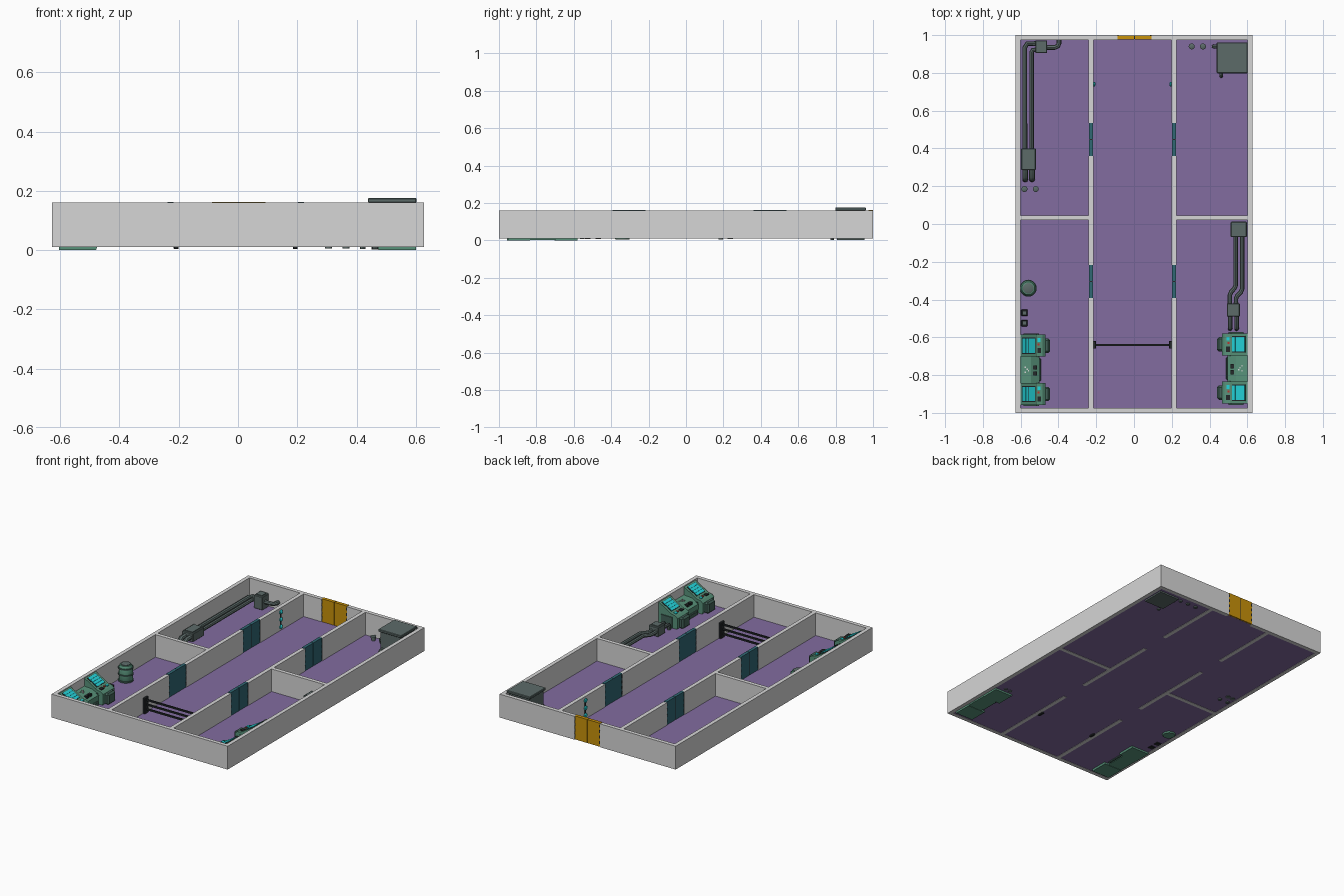
import bpy, bmesh, math
from mathutils import Vector

if "Cube" in bpy.data.objects:
    bpy.data.objects.remove(bpy.data.objects["Cube"])


def material(name, rgb):
    m = bpy.data.materials.new(name)
    m.diffuse_color = [((c / 255 + 0.055) / 1.055) ** 2.4 if c > 10 else c / 255 / 12.92 for c in rgb] + [1]
    m.use_nodes = True
    m.node_tree.nodes["Principled BSDF"].inputs["Base Color"].default_value = m.diffuse_color
    return m


WALL = material("wall grey", (214, 214, 214))
FLOOR = material("floor purple", (130, 108, 160))
TEAL = material("door teal", (48, 104, 116))
GOLD = material("door gold", (200, 146, 10))
GREEN = material("console green", (88, 146, 122))
DARKGREEN = material("trim dark green", (66, 98, 88))
GREY = material("pipe grey", (92, 107, 105))
CYAN = material("light cyan", (36, 214, 220))
BLACK = material("black metal", (36, 40, 42))
RED = material("button red", (190, 50, 45))


def mesh_object(name, bm, mat):
    bmesh.ops.recalc_face_normals(bm, faces=bm.faces)
    me = bpy.data.meshes.new(name)
    bm.to_mesh(me)
    bm.free()
    me.materials.append(mat)
    ob = bpy.data.objects.new(name, me)
    bpy.context.collection.objects.link(ob)
    return ob


def box(name, x0, x1, y0, y1, z0, z1, mat, bevel=0):
    bm = bmesh.new()
    bmesh.ops.create_cube(bm, size=1)
    for v in bm.verts:
        v.co = ((x0 + x1) / 2 + v.co.x * (x1 - x0), (y0 + y1) / 2 + v.co.y * (y1 - y0),
                (z0 + z1) / 2 + v.co.z * (z1 - z0))
    if bevel:
        bmesh.ops.bevel(bm, geom=bm.edges[:], offset=bevel, segments=1, affect='EDGES')
    return mesh_object(name, bm, mat)


def prism(name, profile, y0, y1, mat):
    """Extrude an x-z profile along y."""
    bm = bmesh.new()
    face = bm.faces.new([bm.verts.new((x, y0, z)) for x, z in profile])
    new = bmesh.ops.extrude_face_region(bm, geom=[face])["geom"]
    bmesh.ops.translate(bm, vec=(0, y1 - y0, 0), verts=[v for v in new if isinstance(v, bmesh.types.BMVert)])
    return mesh_object(name, bm, mat)


def smooth(ob):
    bpy.ops.object.select_all(action='DESELECT')
    ob.select_set(True)
    bpy.context.view_layer.objects.active = ob
    bpy.ops.object.shade_smooth_by_angle(angle=math.radians(40))


def lathe(name, x, y, profile, mat, n=20):
    """Spin an (r, z) profile that starts and ends off the axis."""
    bm = bmesh.new()
    rings = [[bm.verts.new((x + r * math.cos(2 * math.pi * i / n), y + r * math.sin(2 * math.pi * i / n), z))
              for i in range(n)] for r, z in profile]
    for a, b in zip(rings, rings[1:]):
        for i in range(n):
            bm.faces.new((a[i], a[(i + 1) % n], b[(i + 1) % n], b[i]))
    bm.faces.new(rings[0])
    bm.faces.new(rings[-1])
    ob = mesh_object(name, bm, mat)
    smooth(ob)
    return ob


def tube(name, pts, r, mat):
    cu = bpy.data.curves.new(name, 'CURVE')
    cu.dimensions = '3D'
    cu.bevel_depth, cu.bevel_resolution, cu.use_fill_caps = r, 2, True
    sp = cu.splines.new('POLY')
    sp.points.add(len(pts) - 1)
    for p, co in zip(sp.points, pts):
        p.co = (*co, 1)
    cu.materials.append(mat)
    ob = bpy.data.objects.new(name, cu)
    bpy.context.collection.objects.link(ob)
    bpy.ops.object.select_all(action='DESELECT')
    ob.select_set(True)
    bpy.context.view_layer.objects.active = ob
    bpy.ops.object.convert(target='MESH')
    smooth(bpy.context.object)


# Floor and outer walls
W, T, Z0, Z1 = 0.627, 0.025, 0.01, 0.16
box("floor", -W + 0.01, W - 0.01, -0.99, 0.99, 0.0115, 0.015, FLOOR)
box("front_wall", -W, W, -1, -1 + T, Z0, Z1, WALL)
for s, n in ((-1, "left"), (1, "right")):
    box(n + "_outer_wall", min(s * W, s * (W - T)), max(s * W, s * (W - T)), -1 + T, 1 - T, Z0, Z1, WALL)
box("back_wall_left", -W, -0.088, 1 - T, 1, Z0, Z1, WALL)
box("back_wall_right", 0.092, W, 1 - T, 1, Z0, Z1, WALL)


def door(name, along_x, wall, mid, half, mat, thick):
    """Two leaves with a seam and dashed edges; wall is the fixed coordinate."""
    def part(label, a0, a1, grow, z0, z1, m):
        b0, b1 = wall - thick - grow, wall + thick + grow
        box(name + label, *((a0, a1, b0, b1) if along_x else (b0, b1, a0, a1)), z0, z1, m)
    part("_leaf_a", mid - half, mid - 0.002, 0, Z0 + 0.002, 0.163, mat)
    part("_leaf_b", mid + 0.002, mid + half, 0, Z0 + 0.002, 0.163, mat)
    part("_seam", mid - 0.002, mid + 0.002, -0.002, Z0 + 0.002, 0.162, BLACK)
    for i in range(4):
        z = 0.03 + i * 0.035
        for e in (-1, 1):
            a = mid + e * (half - 0.003)
            part("_edge_dash", a - 0.003, a + 0.003, 0.001, z, z + 0.018, BLACK)


# Corridor walls with door gaps, cross walls, doors
for x, n in ((-0.228, "left"), (0.212, "right")):
    for a, b in ((-1 + T, -0.392), (-0.216, 0.36), (0.536, 1 - T)):
        box(n + "_corridor_wall", x - 0.0125, x + 0.0125, a, b, Z0, Z1, WALL)
    for y in (-0.304, 0.448):
        door(n + "_door", False, x, y, 0.088, TEAL, 0.010)
box("left_cross_wall", -W + T, -0.24, 0.02, 0.045, Z0, Z1, WALL)
box("right_cross_wall", 0.224, W - T, 0.02, 0.045, Z0, Z1, WALL)
door("exit_door", True, 0.988, 0.002, 0.09, GOLD, 0.011)

# Corridor barrier
for x in (-0.209, 0.193):
    box("barrier_post", x - 0.008, x + 0.008, -0.66, -0.62, 0.003, 0.115, BLACK, 0.002)
for z in (0.04, 0.07, 0.10):
    box("barrier_bar", -0.205, 0.19, -0.645, -0.635, z - 0.005, z + 0.005, BLACK)

# Corridor wall lights: diamonds on dark backs
for x, s in ((-0.2155, 1), (0.1995, -1)):
    box("light_strip", x - 0.002, x + 0.002, 0.734, 0.746, 0.03, 0.145, BLACK)
    for z in (0.04, 0.087, 0.135):
        bm = bmesh.new()
        bmesh.ops.create_icosphere(bm, subdivisions=1, radius=0.015)
        for v in bm.verts:
            v.co = (x + s * 0.004 + v.co.x * 0.6, 0.74 + v.co.y, z + v.co.z)
        mesh_object("wall_light", bm, CYAN)


def console(side, wall_x, yc):
    """Twin-screen console; u is the distance from the outer wall."""
    X = lambda u: wall_x - side * u

    def cbox(name, u0, u1, y0, y1, z0, z1, m, bev=0):
        box(name, min(X(u0), X(u1)), max(X(u0), X(u1)), yc + y0, yc + y1, z0, z1, m, bev)

    def cprism(name, prof, y0, y1, m):
        prism(name, [(X(u), z) for u, z in prof], yc + y0, yc + y1, m)

    A, B = Vector((0.085, 0.108)), Vector((0.008, 0.153))
    n = Vector((0.045, 0.077)).normalized()

    def slope(t0, t1, h):
        return [A.lerp(B, t0), A.lerp(B, t1), A.lerp(B, t1) + n * h, A.lerp(B, t0) + n * h]

    # Low middle desk with panel and buttons
    cprism("console_middle", [(0, 0.002), (0.10, 0.002), (0.105, 0.075), (0.06, 0.10), (0, 0.105)], -0.09, 0.09, GREEN)
    cbox("middle_plinth", 0.09, 0.112, -0.06, 0.06, 0.005, 0.04, DARKGREEN, 0.004)
    for y in (-0.02, 0.012):
        cbox("middle_black_key", 0.07, 0.09, y - 0.011, y + 0.011, 0.08, 0.099, BLACK)
    for u, y in ((0.025, -0.012), (0.035, 0.004), (0.025, 0.014), (0.042, -0.006)):
        cbox("middle_white_key", u, u + 0.007, y - 0.004, y + 0.004, 0.095, 0.107, WALL)
    for c in (-0.128, 0.128):
        # Tower body, sloped screen, key shelf and front pod
        cprism("console_tower", [(0, 0), (0.125, 0), (0.135, 0.03), (0.135, 0.085), (0.12, 0.098),
                                 (0.09, 0.104), tuple(A), tuple(B), (0, 0.155)], c - 0.058, c + 0.058, GREEN)
        cprism("screen_bezel", slope(0.06, 0.97, 0.002), c - 0.043, c + 0.043, BLACK)
        for i in range(4):
            t = 0.09 + i * 0.217
            cprism("screen_band", slope(t, t + 0.2, 0.004), c - 0.038, c + 0.038, CYAN)
        cbox("tower_pod", 0.125, 0.16, c - 0.038, c + 0.038, 0.012, 0.085, DARKGREEN, 0.01)
        for e in (-1, 1):
            cbox("tower_side_rib", 0.02, 0.10, c + e * 0.06 - 0.004, c + e * 0.06 + 0.004, 0.015, 0.085, DARKGREEN)
        cbox("tower_black_key", 0.092, 0.112, c - 0.04, c - 0.012, 0.095, 0.106, BLACK)
        cbox("tower_red_key", 0.094, 0.104, c + 0.002, c + 0.012, 0.095, 0.107, RED)
        cbox("tower_cyan_key", 0.094, 0.110, c + 0.02, c + 0.04, 0.095, 0.106, CYAN)


console(-1, -0.604, -0.772)
console(1, 0.600, -0.765)

# Barrel with rings
lathe("barrel", -0.56, -0.34, [(0.035, 0.004), (0.041, 0.012), (0.041, 0.105), (0.034, 0.118), (0.018, 0.122)], GREEN)
for z in (0.02, 0.06, 0.1):
    lathe("barrel_ring", -0.56, -0.34, [(0.04, z - 0.005), (0.045, z - 0.004), (0.045, z + 0.004), (0.04, z + 0.005)],
          DARKGREEN)
lathe("barrel_lid", -0.56, -0.34, [(0.028, 0.11), (0.028, 0.124), (0.024, 0.126)], GREY)

# Small floor sockets
for y in (-0.47, -0.525):
    box("floor_socket", -0.597, -0.563, y - 0.017, y + 0.017, 0.008, 0.03, BLACK, 0.003)
    box("floor_socket_cap", -0.588, -0.572, y - 0.008, y + 0.008, 0.028, 0.033, GREY)
for x, y in ((-0.58, 0.185), (-0.52, 0.185), (0.305, 0.94), (0.365, 0.94)):
    lathe("floor_pipe_stub", x, y, [(0.012, 0.005), (0.012, 0.03), (0.016, 0.03), (0.016, 0.042), (0.011, 0.045)],
          GREY, 12)


def pipe_box(x0, x1, y0, y1, z0, z1):
    box("pipe_box", x0, x1, y0, y1, z0, z1, GREY, 0.003)
    box("pipe_box_cover", x0 + 0.01, x1 - 0.01, y0 + 0.01, y1 - 0.01, z1 - 0.002, z1 + 0.005, GREY)


# Back-left pipe run
PZ = 0.058
pipe_box(-0.522, -0.46, 0.905, 0.972, 0.015, 0.10)
pipe_box(-0.597, -0.52, 0.285, 0.40, 0.03, 0.085)
tube("left_pipe_outer", [(-0.578, 0.38, PZ), (-0.578, 0.935, PZ), (-0.565, 0.955, PZ), (-0.51, 0.955, PZ)], 0.013, GREY)
tube("left_pipe_inner", [(-0.542, 0.38, PZ), (-0.542, 0.91, PZ), (-0.535, 0.922, PZ), (-0.51, 0.922, PZ)], 0.012, GREY)
tube("left_pipe_elbow", [(-0.47, 0.935, PZ), (-0.42, 0.935, PZ), (-0.403, 0.942, PZ), (-0.397, 0.957, PZ),
                         (-0.397, 0.98, PZ)], 0.013, GREY)
for x in (-0.576, -0.54):
    tube("left_pipe_drop", [(x, 0.30, PZ), (x, 0.25, PZ), (x, 0.24, 0.05), (x, 0.236, 0.035), (x, 0.236, 0.008)],
         0.015, GREY)

# Front-right pipe run
pipe_box(0.512, 0.597, -0.07, 0.012, 0.015, 0.10)
pipe_box(0.492, 0.56, -0.49, -0.42, 0.02, 0.08)
for x, dx, dy in ((0.538, -0.03, 0), (0.572, -0.032, -0.02)):
    tube("right_pipe", [(x, -0.06, 0.05), (x, -0.325 + dy, 0.05), (x - 0.006, -0.34 + dy, 0.05),
                        (x + dx + 0.006, -0.36 + dy, 0.05), (x + dx, -0.375 + dy, 0.05), (x + dx, -0.43, 0.05)],
         0.012, GREY)
for x in (0.509, 0.543):
    tube("right_pipe_drop", [(x, -0.48, 0.05), (x, -0.54, 0.05), (x, -0.55, 0.045), (x, -0.554, 0.03),
                             (x, -0.554, 0.008)], 0.012, GREY)

# Back-right machine cabinet with lid and pipe ends
box("cabinet_body", 0.45, 0.592, 0.808, 0.955, 0.002, 0.165, GREY)
box("cabinet_lid", 0.438, 0.602, 0.798, 0.962, 0.16, 0.176, GREY, 0.003)
tube("cabinet_side_pipe", [(0.46, 0.94, 0.05), (0.43, 0.94, 0.05), (0.421, 0.94, 0.042), (0.421, 0.94, 0.003)],
     0.01, GREY)
tube("cabinet_front_pipe", [(0.462, 0.82, 0.05), (0.462, 0.79, 0.05), (0.462, 0.782, 0.042), (0.462, 0.782, 0.003)],
     0.01, GREY)
